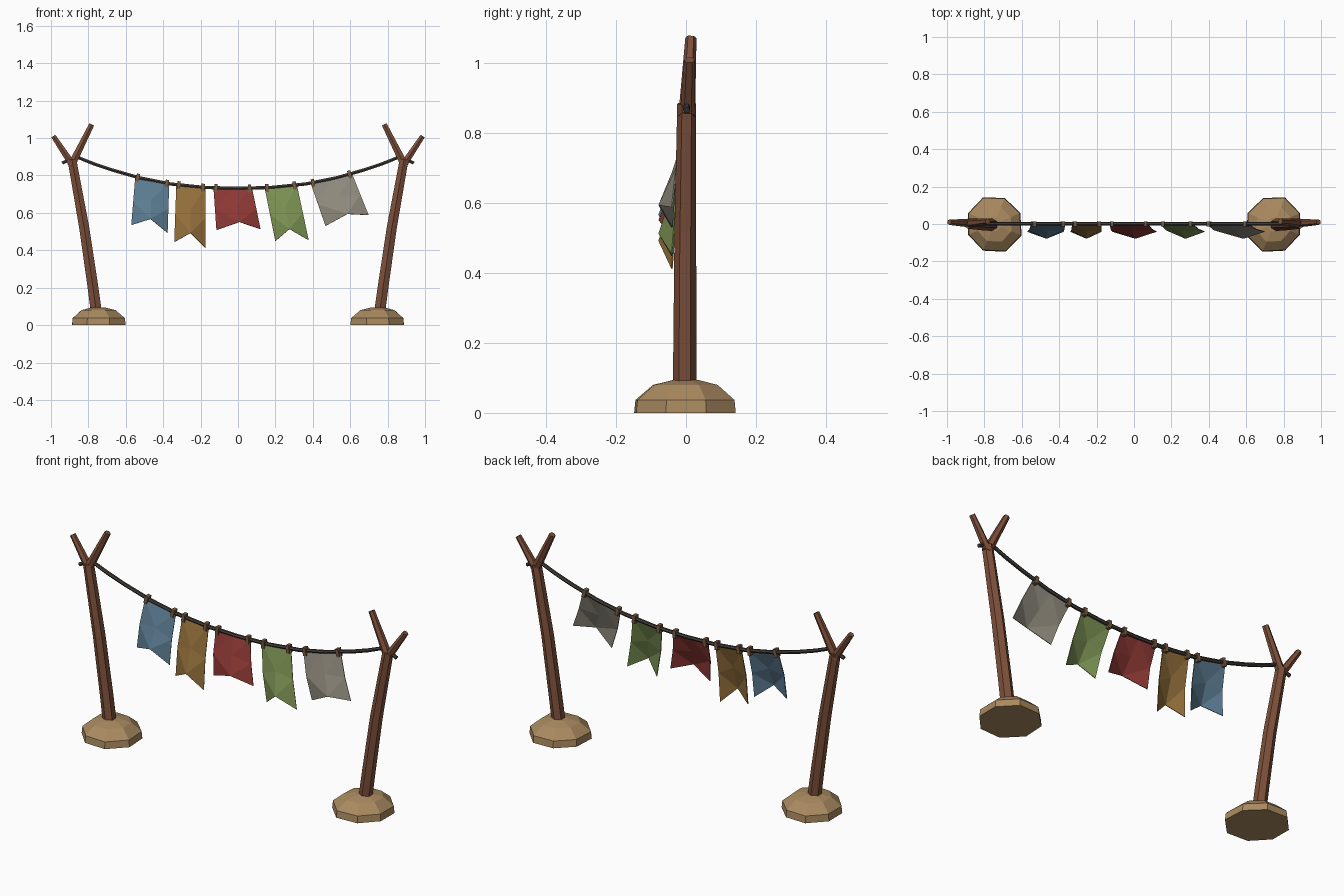
import bpy, bmesh, math, random
from mathutils import Vector, Matrix

if "Cube" in bpy.data.objects:
    bpy.data.objects.remove(bpy.data.objects["Cube"])

random.seed(4)

def material(name, rgb):
    m = bpy.data.materials.new(name)
    lin = [((c / 255 + 0.055) / 1.055) ** 2.4 for c in rgb]
    m.diffuse_color = (*lin, 1)
    m.use_nodes = True
    m.node_tree.nodes["Principled BSDF"].inputs["Base Color"].default_value = m.diffuse_color
    return m

WOOD = material("brown wood", (126, 80, 58))
EARTH = material("tan earth", (170, 138, 96))
ROPE = material("dark rope", (66, 60, 54))
PEG = material("peg brown", (122, 92, 66))

def make(name, bm, mat):
    bmesh.ops.recalc_face_normals(bm, faces=bm.faces)
    me = bpy.data.meshes.new(name)
    bm.to_mesh(me)
    bm.free()
    me.materials.append(mat)
    ob = bpy.data.objects.new(name, me)
    bpy.context.collection.objects.link(ob)
    return ob

def loft(bm, rings):
    """Skin a list of point rings and cap both ends."""
    vs = [[bm.verts.new(p) for p in r] for r in rings]
    n = len(vs[0])
    for a, b in zip(vs, vs[1:]):
        for i in range(n):
            j = (i + 1) % n
            bm.faces.new((a[i], a[j], b[j], b[i]))
    bm.faces.new(vs[0])
    bm.faces.new(vs[-1])

def tube(name, pts, radii, sides, mat):
    """Tapered tube along a path that stays close to the xz plane."""
    pts = [Vector(p) for p in pts]
    rings = []
    for k, p in enumerate(pts):
        t = (pts[min(k + 1, len(pts) - 1)] - pts[max(k - 1, 0)]).normalized()
        u = t.cross(Vector((0, 1, 0))).normalized()
        v = t.cross(u)
        rings.append([p + radii[k] * (u * math.cos(a) + v * math.sin(a))
                      for a in [2 * math.pi * (i + 0.5) / sides for i in range(sides)]])
    bm = bmesh.new()
    loft(bm, rings)
    return make(name, bm, mat)

# Shared jitter so both mounds mirror each other
jit = [random.uniform(0.95, 1.03) for _ in range(8)]

for side, s in (("left", 1), ("right", -1)):
    # Earth mound
    bm = bmesh.new()
    rings = []
    for r, z in ((0.157, 0), (0.153, 0.037), (0.1, 0.08), (0.04, 0.094)):
        rings.append([(s * (-0.748 + r * jit[i] * math.cos(a)), r * jit[i] * math.sin(a), z)
                      for i, a in enumerate(math.pi * (k + 0.5) / 4 for k in range(8))])
    loft(bm, rings)
    make(side + "_mound", bm, EARTH)
    # Leaning post and its forked top
    tube(side + "_post",
         [(s * x, y, z) for x, y, z in ((-0.752, -0.004, 0.03), (-0.778, -0.003, 0.22),
                                        (-0.822, -0.002, 0.52), (-0.888, 0.002, 0.885))],
         (0.034, 0.033, 0.031, 0.027), 6, WOOD)
    tube(side + "_fork_inner",
         [(s * -0.893, 0.002, 0.85), (s * -0.782, 0.014, 1.073)], (0.024, 0.016), 6, WOOD)
    tube(side + "_fork_outer",
         [(s * -0.88, 0.004, 0.85), (s * -0.987, 0.01, 1.01)], (0.022, 0.015), 6, WOOD)

# Sagging rope, ends hanging over the forks
half = [(0.94, 0.866), (0.87, 0.902), (0.77, 0.862), (0.675, 0.83), (0.525, 0.787),
        (0.365, 0.755), (0.18, 0.736)]
path = [(-x, z) for x, z in half] + [(0, 0.731)] + half[::-1]
tube("rope", [(x, 0.002, z) for x, z in path], [0.01] * len(path), 6, ROPE)

def rope_at(x):
    for (x0, z0), (x1, z1) in zip(path, path[1:]):
        if x0 <= x <= x1:
            return z0 + (z1 - z0) * (x - x0) / (x1 - x0), math.atan2(z1 - z0, x1 - x0)

# Flags: top left, top right, bottom left, bottom right, notch
flags = {
    "blue": ((92, 124, 146), (-.55, .785), (-.368, .757), (-.57, .535), (-.377, .493), (-.468, .567)),
    "ochre": ((148, 112, 60), (-.33, .747), (-.174, .735), (-.34, .444), (-.174, .412), (-.254, .492)),
    "red": ((140, 56, 52), (-.131, .732), (.075, .732), (-.115, .508), (.12, .513), (.008, .551)),
    "green": ((122, 144, 82), (.142, .735), (.315, .748), (.2, .449), (.377, .455), (.275, .513)),
    "grey": ((142, 137, 124), (.388, .76), (.61, .808), (.468, .53), (.698, .588), (.585, .594)),
}
for name, (rgb, tl, tr, bl, br, notch) in flags.items():
    tl, tr, bl, br, notch = (Vector(p) for p in (tl, tr, bl, br, notch))
    mid = (tl + tr) / 2
    mid.y = rope_at(mid.x)[0]
    bm = bmesh.new()
    rows = []
    for t in (0, 0.5, 1):
        row = []
        # The centre fold bulges towards the front
        for a, b, d in ((tl, bl, -0.04), (mid, notch, -0.077), (tr, br, -0.04)):
            p = a.lerp(b, t)
            row.append(bm.verts.new((p.x, d * t, p.y)))
        rows.append(row)
    rows[1][0].co.y -= 0.012
    rows[1][2].co.y -= 0.008
    for a, b in zip(rows, rows[1:]):
        for i in (0, 1):
            bm.faces.new((a[i], b[i], b[i + 1], a[i + 1]))
    bmesh.ops.triangulate(bm, faces=bm.faces[:])
    ob = make(name + "_flag", bm, material(name + " cloth", rgb))
    sol = ob.modifiers.new("thickness", 'SOLIDIFY')
    sol.thickness = 0.004
    sol.offset = 0
    # Two pegs clip each flag to the rope
    for k, x in enumerate((tl.x + 0.013, tr.x - 0.013)):
        z, ang = rope_at(x)
        bm = bmesh.new()
        bmesh.ops.create_cube(bm, size=1)
        bm.transform(Matrix.Translation((x, 0, z - 0.002)) @ Matrix.Rotation(-ang, 4, 'Y')
                     @ Matrix.Diagonal((0.018, 0.028, 0.042, 1)))
        make(f"{name}_peg_{k + 1}", bm, PEG)
